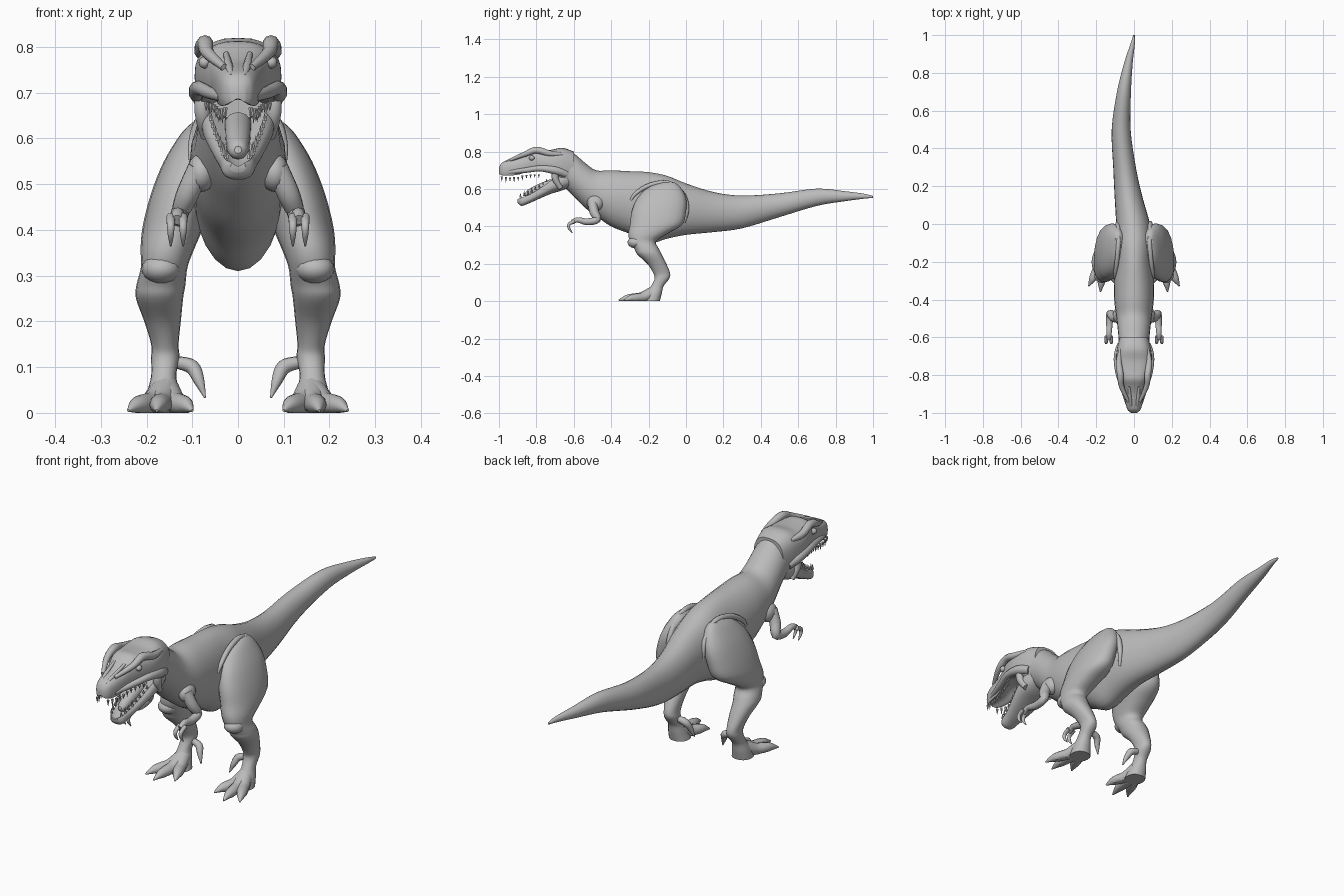
import bpy
import bmesh
import math
from mathutils import Vector, Matrix

if "Cube" in bpy.data.objects:
    bpy.data.objects.remove(bpy.data.objects["Cube"], do_unlink=True)

GREY = (0.5, 0.5, 0.5, 1.0)
skin = bpy.data.materials.new("plain grey skin")
skin.use_nodes = True
skin.diffuse_color = GREY
skin.node_tree.nodes["Principled BSDF"].inputs["Base Color"].default_value = GREY


def finish(name, bm, mirror=False):
    """Turn a bmesh into a smooth shaded object, optionally mirrored across x."""
    bmesh.ops.recalc_face_normals(bm, faces=bm.faces)
    mesh = bpy.data.meshes.new(name)
    bm.to_mesh(mesh)
    bm.free()
    for polygon in mesh.polygons:
        polygon.use_smooth = True
    mesh.set_sharp_from_angle(angle=math.radians(40))
    mesh.materials.append(skin)
    obj = bpy.data.objects.new(name, mesh)
    bpy.context.collection.objects.link(obj)
    if mirror:
        obj.modifiers.new("mirror", 'MIRROR').use_mirror_merge = False
    return obj


def refine(rows, steps=4):
    """Catmull-Rom interpolation of rows of numbers."""
    rows = [Vector(row) for row in rows]
    result = []
    for i in range(len(rows) - 1):
        before, start = rows[max(i - 1, 0)], rows[i]
        end, after = rows[i + 1], rows[min(i + 2, len(rows) - 1)]
        for step in range(steps):
            t = step / steps
            result.append(0.5 * (2 * start + (end - before) * t
                          + (2 * before - 5 * start + 4 * end - after) * t * t
                          + (3 * start - before - 3 * end + after) * t ** 3))
    return result + [rows[-1]]


def loft(bm, rings, sides=20, power=2.0, dish=0.0):
    """Skin a run of rings given as centre, side axis and up axis.
    A positive dish hollows the upper face, a negative one the lower face."""
    previous = None
    for number, (centre, across, up) in enumerate(rings):
        ring = []
        for k in range(sides):
            angle = math.tau * k / sides
            c, s = math.cos(angle), math.sin(angle)
            u = math.copysign(abs(c) ** (2 / power), c)
            v = math.copysign(abs(s) ** (2 / power), s)
            if abs(u) < 0.8 and v * dish > 0:
                v -= dish * (1 - (u / 0.8) ** 2)
            point = centre + across * u + up * v
            point.z = max(point.z, 0)
            ring.append(bm.verts.new(point))
        if previous:
            for k in range(sides):
                n = (k + 1) % sides
                bm.faces.new((previous[k], previous[n], ring[n], ring[k]))
        if number in (0, len(rings) - 1):
            bm.faces.new(ring)
        previous = ring


def trunk(name, rows, **options):
    """Loft along y from rows of y, top, bottom, half width, centre x."""
    bm = bmesh.new()
    rings = [(Vector((x, y, (top + low) / 2)), Vector((wide, 0, 0)),
              Vector((0, 0, (top - low) / 2)))
             for y, top, low, wide, x in refine(rows)]
    loft(bm, rings, **options)
    return finish(name, bm)


def tubes(name, paths, mirror=True, sides=10):
    """Tapered tubes from rows of x, y, z, radius."""
    bm = bmesh.new()
    for path in paths:
        rows = refine(path)
        rings = []
        for i, row in enumerate(rows):
            ahead, behind = rows[min(i + 1, len(rows) - 1)], rows[max(i - 1, 0)]
            tangent = (ahead.xyz - behind.xyz).normalized()
            across = tangent.cross(Vector((1, 0, 0))).normalized()
            up = across.cross(tangent)
            rings.append((row.xyz, across * row.w, up * row.w))
        loft(bm, rings, sides=sides)
    return finish(name, bm, mirror)


def ball(name, centre, size):
    bm = bmesh.new()
    bmesh.ops.create_uvsphere(bm, u_segments=16, v_segments=10, radius=1,
                              matrix=Matrix.LocRotScale(Vector(centre), None, Vector(size)))
    return finish(name, bm, True)


def sample(rows, y):
    """Straight interpolation of a trunk table at a given y."""
    for a, b in zip(rows, rows[1:]):
        if a[0] <= y <= b[0]:
            return Vector(a).lerp(Vector(b), (y - a[0]) / (b[0] - a[0]))


def teeth(name, rows, start, gap, count, length, edge):
    """Row of cones along the edge of a jaw, pointing up if length is positive."""
    bm = bmesh.new()
    for i in range(count):
        row = sample(rows, start + i * gap)
        size = length * (1 - 0.5 * i / count) * (1 if i % 2 else 0.8)
        spot = Vector((row[3] * 0.84, row[0], row[edge] + size * 0.3))
        bmesh.ops.create_cone(bm, segments=6, radius1=0.006, radius2=0.0005,
                              depth=size, cap_ends=True,
                              matrix=Matrix.LocRotScale(spot, None, Vector((1, 1, 1))))
    return finish(name, bm, True)


# Body with neck and curving tail
trunk("body_and_tail", [
    (-.69, .79, .64, .07, 0), (-.65, .80, .61, .08, 0), (-.6, .79, .56, .082, 0),
    (-.54, .74, .5, .088, 0), (-.48, .70, .455, .095, 0), (-.4, .70, .4, .105, 0),
    (-.3, .695, .36, .105, 0), (-.2, .69, .31, .1, 0), (-.1, .67, .335, .1, 0),
    (0, .63, .355, .09, -.005), (.15, .583, .37, .073, -.03), (.3, .565, .39, .06, -.05),
    (.5, .577, .45, .05, -.068), (.7, .602, .51, .037, -.053), (.85, .588, .535, .023, -.03),
    (.95, .575, .548, .012, -.008), (1, .563, .553, .004, 0)], sides=24)

# Skull with hollow palate, and dished lower jaw
skull = [
    (-1, .715, .675, .016, 0), (-.985, .74, .662, .033, 0), (-.95, .755, .657, .045, 0),
    (-.9, .77, .66, .053, 0), (-.86, .79, .67, .06, 0), (-.82, .812, .675, .073, 0),
    (-.77, .81, .675, .088, 0), (-.72, .81, .66, .095, 0), (-.66, .82, .63, .09, 0),
    (-.6, .8, .62, .075, 0)]
jaw = [
    (-.9, .55, .527, .016, 0), (-.88, .563, .51, .034, 0), (-.84, .578, .523, .042, 0),
    (-.78, .615, .55, .06, 0), (-.72, .66, .575, .076, 0), (-.67, .69, .59, .08, 0),
    (-.62, .7, .61, .07, 0)]
trunk("skull", skull, sides=28, power=2.7, dish=-0.6)
trunk("lower_jaw", jaw, sides=28, power=2.5, dish=0.9)
teeth("upper_teeth", skull, -.985, .022, 10, -.034, 2)
teeth("lower_teeth", jaw, -.885, .02, 8, .03, 1)
tubes("tongue", [[(0, -.7, .63, .03), (0, -.78, .6, .028), (0, -.84, .575, .022),
                  (0, -.86, .575, .008)]], mirror=False)

# Face ridges and eyes
tubes("brow_ridges", [[(.03, -.94, .755, .008), (.066, -.86, .787, .014), (.072, -.8, .808, .018),
                       (.08, -.73, .79, .016), (.07, -.66, .785, .01)]])
tubes("cheek_ridges", [[(.036, -.95, .69, .01), (.062, -.86, .7, .014), (.085, -.78, .71, .016),
                        (.086, -.7, .7, .022), (.07, -.64, .68, .02)]])
tubes("snout_ridges", [[(.014, -.98, .737, .005), (.02, -.93, .758, .009), (.026, -.86, .785, .006)]])
tubes("jaw_muscles", [[(.076, -.69, .72, .018), (.078, -.7, .66, .018), (.068, -.67, .605, .014)]])
ball("eyes", (.073, -.825, .766), (.013, .015, .013))

# Legs as stacked rings of z, back and front y, inner and outer x
leg_rows = [
    (.635, -.13, -.06, .07, .1), (.61, -.2, -.03, .05, .125), (.55, -.26, 0, .05, .162),
    (.48, -.29, 0, .06, .19), (.41, -.3, -.02, .075, .208), (.36, -.308, -.1, .095, .213),
    (.32, -.3, -.16, .11, .212), (.28, -.275, -.145, .115, .222), (.25, -.26, -.13, .12, .223),
    (.2, -.207, -.105, .125, .205), (.15, -.175, -.085, .13, .19), (.12, -.168, -.09, .128, .19),
    (.08, -.188, -.12, .135, .19), (.04, -.215, -.13, .125, .2), (0, -.23, -.14, .115, .205)]
bm = bmesh.new()
loft(bm, [(Vector(((inner + outer) / 2, (front + back) / 2, z)),
           Vector(((outer - inner) / 2, 0, 0)), Vector((0, (back - front) / 2, 0)))
          for z, front, back, inner, outer in refine(leg_rows)], power=2.2)
finish("legs", bm, True)
ball("knees", (.168, -.268, .315), (.043, .045, .032))

# Feet: three forward toes with claws, and a raised inner toe
toes = []
for tip_x, tip_y in ((.24, -.33), (.178, -.36), (.1, -.315)):
    root, tip = Vector((.16, -.175, 0)), Vector((tip_x, tip_y, 0))
    toe = []
    for along, height, radius in ((0, .045, .035), (.35, .022, .026), (.6, .018, .023),
                                  (.78, .016, .017), (1, .005, .003)):
        spot = root.lerp(tip, along)
        toe.append((spot.x, spot.y, height, radius))
    toes.append(toe)
tubes("toes", toes, sides=12)
tubes("inner_toes", [[(.13, -.135, .11, .014), (.1, -.14, .1, .016),
                      (.085, -.155, .07, .012), (.072, -.165, .033, .002)]])

# Arms with two clawed fingers each
ball("shoulders", (.08, -.485, .525), (.032, .045, .042))
tubes("arms", [[(.085, -.5, .535, .026), (.11, -.492, .48, .025), (.127, -.475, .437, .02),
                (.13, -.53, .425, .018), (.132, -.58, .435, .014), (.133, -.61, .422, .012)]])
tubes("fingers", [[(x, -.595, .428, .01), (x, -.625, .412, .009),
                   (x, -.625, .39, .007), (x, -.608, .365, .002)] for x in (.12, .147)])

# Skin folds round the hip
tubes("hip_folds", [[(.096, -.305, .52, .006), (.1, -.27, .575, .01), (.09, -.19, .622, .012),
                     (.082, -.09, .632, .012), (.085, -.015, .57, .012),
                     (.085, .005, .49, .012), (.075, -.01, .42, .006)]])
